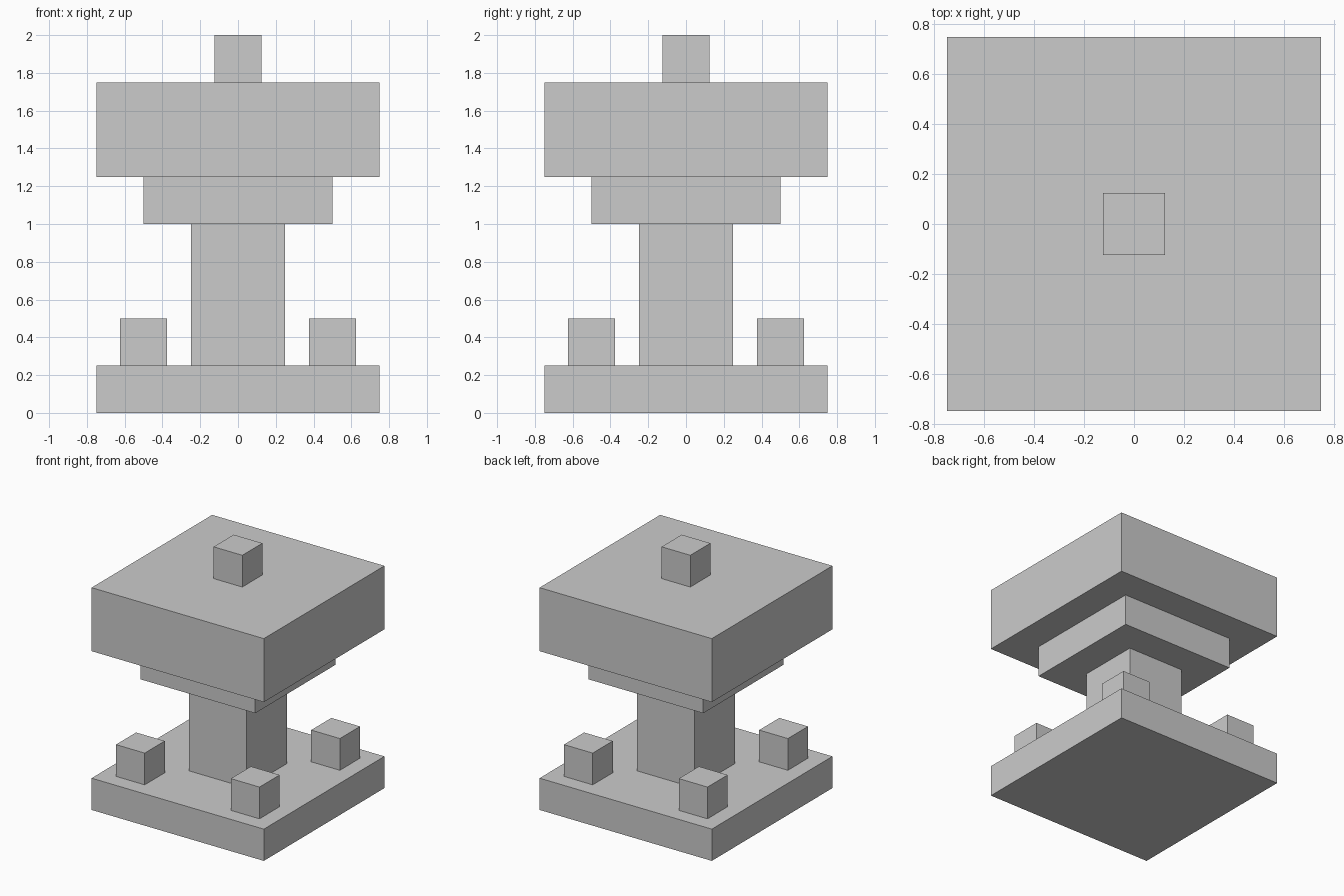
import bpy

if "Cube" in bpy.data.objects:
    bpy.data.objects.remove(bpy.data.objects["Cube"])


def box(name, width, z0, z1, x=0.0, y=0.0):
    """Square block of the given width spanning z0 to z1."""
    bpy.ops.mesh.primitive_cube_add(size=1, location=(x, y, (z0 + z1) / 2))
    obj = bpy.context.object
    obj.name = name
    obj.scale = (width, width, z1 - z0)
    bpy.ops.object.transform_apply(location=False, rotation=False, scale=True)
    return obj


# Central stack, bottom to top
box("base", 1.5, 0.0, 0.25)
box("column", 0.5, 0.25, 1.0)
box("collar", 1.0, 1.0, 1.25)
box("top_block", 1.5, 1.25, 1.75)
box("finial", 0.25, 1.75, 2.0)

# Four small corner posts on the base
for side, x in (("left", -0.5), ("right", 0.5)):
    for end, y in (("front", -0.5), ("back", 0.5)):
        box(f"corner_post_{end}_{side}", 0.25, 0.25, 0.5, x, y)
